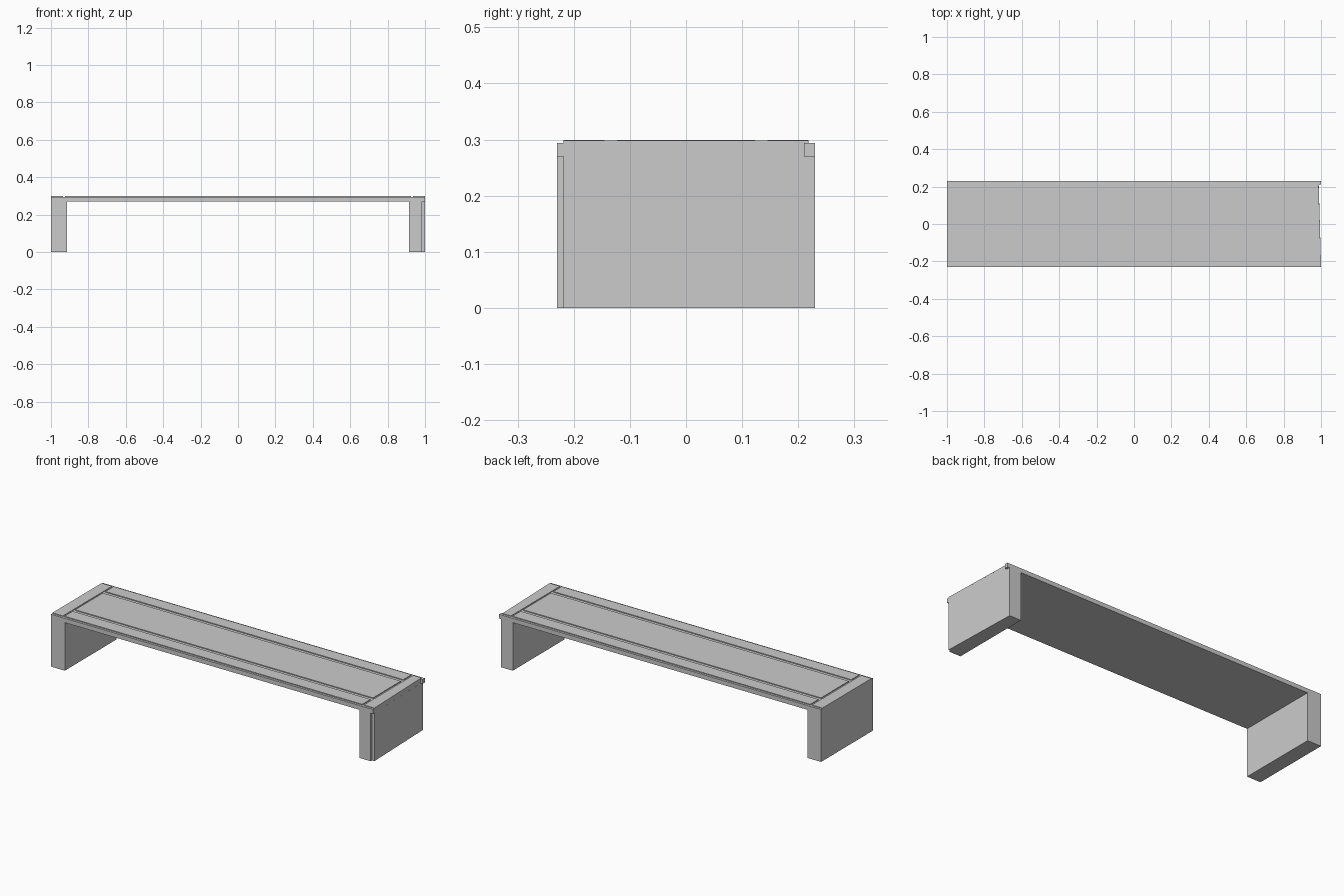
import bpy, bmesh

if "Cube" in bpy.data.objects:
    bpy.data.objects.remove(bpy.data.objects["Cube"])


def prism(name, outline, z0, z1):
    """Extrude a counter-clockwise xy outline from z0 to z1."""
    bm = bmesh.new()
    face = bm.faces.new([bm.verts.new((x, y, z0)) for x, y in outline])
    up = bmesh.ops.extrude_face_region(bm, geom=[face])
    verts = [v for v in up["geom"] if isinstance(v, bmesh.types.BMVert)]
    bmesh.ops.translate(bm, vec=(0, 0, z1 - z0), verts=verts)
    bmesh.ops.recalc_face_normals(bm, faces=bm.faces)
    mesh = bpy.data.meshes.new(name)
    bm.to_mesh(mesh)
    bm.free()
    obj = bpy.data.objects.new(name, mesh)
    bpy.context.collection.objects.link(obj)
    return obj


def box(name, x0, x1, y0, y1, z0, z1):
    return prism(name, [(x0, y0), (x1, y0), (x1, y1), (x0, y1)], z0, z1)


LEG_IN, Y, LIP, UNDER, DECK = 0.915, 0.23, 0.218, 0.27, 0.294

# Slab leg on the left, right leg with notched corner and slightly skewed end face
box("left_leg", -1, -LEG_IN, -Y, Y, 0, UNDER)
prism("right_leg", [(LEG_IN, -Y), (0.985, -Y), (0.985, -LIP), (1, -LIP),
                    (0.987, Y), (LEG_IN, Y)], 0, UNDER)

# Top slab: the ends of the front and back rails overhang the skewed right end
prism("top_slab", [(-1, -Y), (1, -Y), (1, -LIP), (0.987, 0.21), (1, 0.21),
                   (1, Y), (-1, Y)], UNDER, DECK)

# Raised boards separated by shallow grooves
for name, y0, y1 in (("front_board", -LIP, -0.145),
                     ("centre_board", -0.123, 0.123),
                     ("back_board", 0.145, LIP)):
    box(name, -0.925, 0.925, y0, y1, DECK, 0.299)

# Boards across the two ends
box("left_end_board", -1, -0.935, -LIP, LIP, DECK, 0.298)
prism("right_end_board", [(0.935, -LIP), (1, -LIP), (0.987, LIP),
                          (0.935, LIP)], DECK, 0.298)
